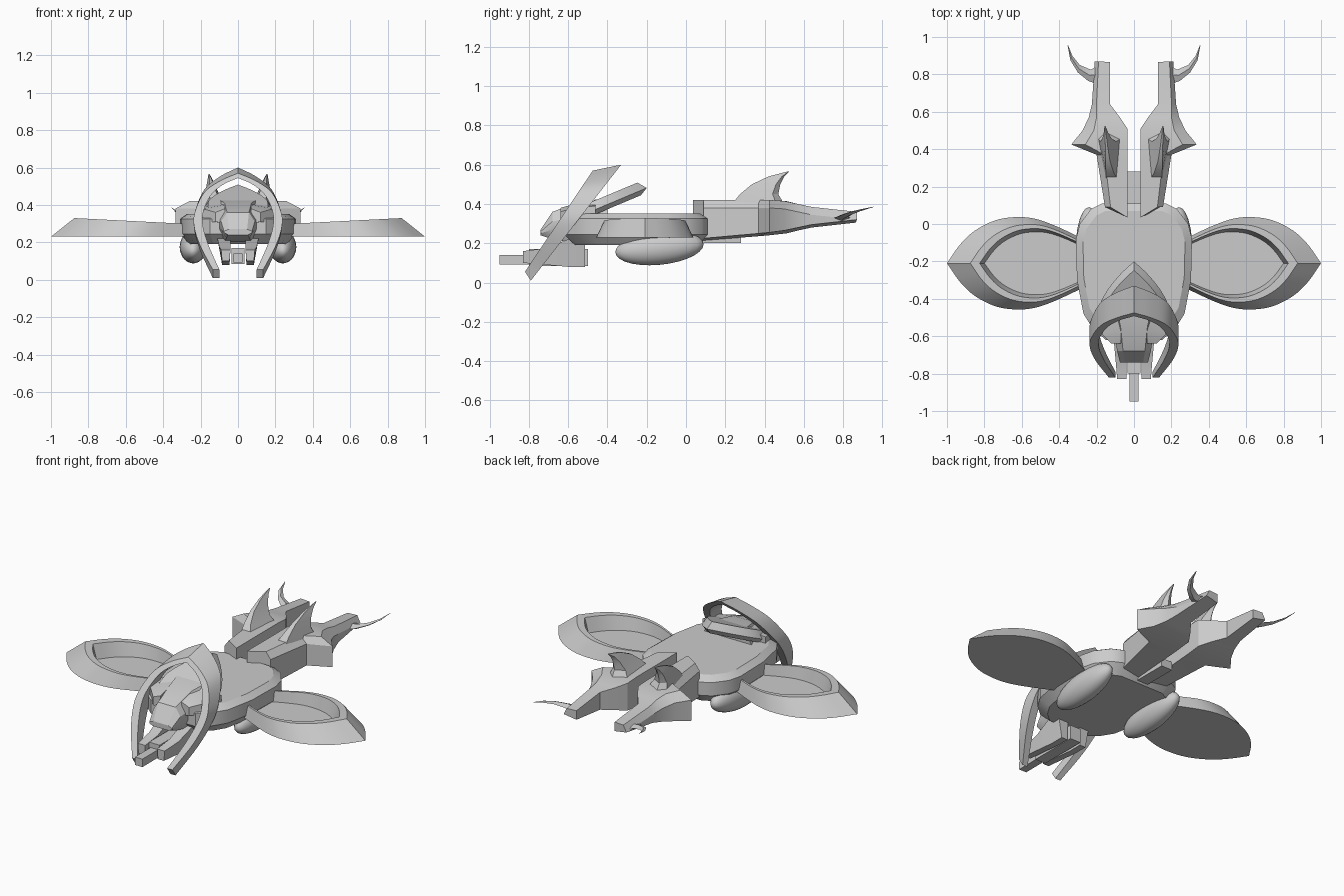
import bpy, bmesh, math
from mathutils import Vector

cube = bpy.data.objects.get("Cube")
if cube:
    bpy.data.objects.remove(cube, do_unlink=True)

grey = bpy.data.materials.new("hull_grey")
grey.use_nodes = True
colour = (0.6, 0.6, 0.6, 1)
grey.diffuse_color = colour
grey.node_tree.nodes["Principled BSDF"].inputs["Base Color"].default_value = colour


def finish(name, bm, mirror, angle):
    bmesh.ops.recalc_face_normals(bm, faces=bm.faces)
    mesh = bpy.data.meshes.new(name)
    bm.to_mesh(mesh)
    bm.free()
    mesh.materials.append(grey)
    obj = bpy.data.objects.new(name, mesh)
    bpy.context.collection.objects.link(obj)
    if mirror:
        mod = obj.modifiers.new("Mirror", 'MIRROR')
        mod.use_mirror_merge = False
    bpy.ops.object.select_all(action='DESELECT')
    obj.select_set(True)
    bpy.context.view_layer.objects.active = obj
    bpy.ops.object.shade_smooth_by_angle(angle=math.radians(angle))
    return obj


def loft(name, rings, mirror=False, angle=28):
    """Skin a row of equal-sized rings and cap both ends."""
    bm = bmesh.new()
    rows = [[bm.verts.new(p) for p in ring] for ring in rings]
    n = len(rows[0])
    for a, b in zip(rows, rows[1:]):
        for i in range(n):
            j = (i + 1) % n
            bm.faces.new((a[i], a[j], b[j], b[i]))
    bm.faces.new(rows[0])
    bm.faces.new(rows[-1])
    return finish(name, bm, mirror, angle)


def smooth(pts, steps=5):
    """Catmull-Rom curve through a few points."""
    pts = [Vector(p) for p in pts]
    ext = [2 * pts[0] - pts[1]] + pts + [2 * pts[-1] - pts[-2]]
    out = []
    for a, b, c, d in zip(ext, ext[1:], ext[2:], ext[3:]):
        for k in range(steps):
            t = k / steps
            out.append(0.5 * (2 * b + (c - a) * t + (2 * a - 5 * b + 4 * c - d) * t ** 2
                              + (3 * b - a - 3 * c + d) * t ** 3))
    return out + [pts[-1]]


def both_sides(half):
    return list(half) + [(-x, y) for x, y in reversed(half) if x > 0.001]


def box(name, x0, x1, y0, y1, z0, z1, mirror=False):
    rings = [[(x0, y, z0), (x1, y, z0), (x1, y, z1), (x0, y, z1)] for y in (y0, y1)]
    return loft(name, rings, mirror)


# Hull: one plan outline stacked into a chamfered slab
plan = both_sides([(0.17, 0.11), (0.23, 0.08), (0.29, 0), (0.31, -0.08),
                   (0.305, -0.3), (0.27, -0.48), (0.22, -0.56), (0.15, -0.62)])
loft("hull", [[(x * s, -0.22 + (y + 0.22) * s, z) for x, y in plan]
              for s, z in ((0.86, 0.19), (1, 0.245), (1, 0.325), (0.88, 0.352))])

# Dished wings: outer wall, narrow rim, inner wall, floor
def wing_ring(scale, tip, height):
    shape = [(0.27, 0.13), (0.42, 0.2), (0.53, 0.238), (0.63, 0.247),
             (0.74, 0.23), (0.85, 0.175), (0.93, 0.1), (1, 0)]
    half = [(0.27 + (x - 0.27) * (tip - 0.27) / 0.73, w * scale) for x, w in smooth(shape)]
    ring = [(x, -0.21 + w) for x, w in half] + [(x, -0.21 - w) for x, w in reversed(half[:-1])]
    return [(x, y, height(x)) for x, y in ring]

rim = lambda x: 0.285 + 0.051 * x
loft("wings", [wing_ring(1, 1, lambda x: 0.23), wing_ring(0.84, 0.875, rim),
               wing_ring(0.75, 0.825, rim), wing_ring(0.68, 0.8, lambda x: 0.24)], True)

# Hoop in front of the head, wider from front to back as it rises
outer = smooth([(0, 0.135), (0.25, 0.203), (0.45, 0.235), (0.6, 0.23),
                (0.8, 0.18), (0.92, 0.095), (1, 0)])
inner = smooth([(0, 0.1), (0.25, 0.157), (0.45, 0.187), (0.6, 0.185),
                (0.77, 0.145), (0.88, 0.08), (0.95, 0)])
front_edge = lambda p: (p[1], -0.82 + 0.345 * p[0], 0.055 + 0.515 * p[0])
back_edge = lambda p: (p[1], -0.79 + 0.46 * p[0], 0.01 + 0.59 * p[0])
loft("hoop", [[front_edge(o), back_edge(o), back_edge(i), front_edge(i)]
              for o, i in zip(outer, inner)], True)

# Tilted hood behind the hoop
hood_plan = both_sides(smooth([(0, -0.2), (0.07, -0.265), (0.14, -0.35),
                               (0.185, -0.44), (0.19, -0.53)], 3))
def hood_ring(scale, lift):
    pts = [(x * scale, -0.5 + (y + 0.5) * scale) for x, y in hood_plan]
    return [(x, y, 0.335 + (y + 0.49) * 0.42 + lift) for x, y in pts]

loft("hood", [hood_ring(0.9, 0), hood_ring(1, 0.025), hood_ring(0.84, 0.072)])

# Head with bevelled crown, and the blocks at its sides
head = []
for y, w, low, high in ((-0.4, 0.16, 0.2, 0.43), (-0.55, 0.11, 0.2, 0.41),
                        (-0.68, 0.09, 0.22, 0.36), (-0.74, 0.075, 0.24, 0.27)):
    drop = (high - low) * 0.35
    half = [(w * 0.7, low), (w, low + drop), (w, high - drop), (w * 0.65, high)]
    head.append([(x, y, z) for x, z in both_sides(half)])
loft("head", head)
loft("cheeks", [[(0.07, y, 0.3), (w, y, 0.31), (w, y, h - 0.02), (0.07, y, h)]
                for y, w, h in ((-0.46, 0.21, 0.41), (-0.57, 0.19, 0.4), (-0.64, 0.12, 0.38))], True)

# Chin: two side arms, gun base and barrel
loft("chin_arms", [[(0.045, y, low), (0.085, y, low), (out, y, high), (0.04, y, high)]
                   for y, low, high, out in ((-0.83, 0.1, 0.16, 0.09), (-0.71, 0.09, 0.175, 0.1),
                                             (-0.6, 0.08, 0.22, 0.11), (-0.515, 0.08, 0.23, 0.11))], True)
box("gun_base", -0.035, 0.035, -0.8, -0.5, 0.085, 0.17)
box("gun_barrel", -0.025, 0.025, -0.95, -0.78, 0.092, 0.14)

# Rounded belly pods
bm = bmesh.new()
bmesh.ops.create_uvsphere(bm, u_segments=24, v_segments=14, radius=1)
for v in bm.verts:
    p = v.co
    p.xyz = (0.24 + 0.072 * p.x, -0.135 + 0.225 * p.y, 0.175 + 0.085 * p.z + 0.02 * p.y)
finish("belly_pods", bm, True, 60)

# Tail booms: sections from the hull to the rear
boom = []
for yi, yo, xi, xo, low, high in ((0.035, 0.09, 0.035, 0.155, 0.21, 0.42),
                                  (0.36, 0.37, 0.035, 0.2, 0.235, 0.42),
                                  (0.42, 0.425, 0.035, 0.335, 0.24, 0.42),
                                  (0.51, 0.5, 0.035, 0.275, 0.25, 0.415),
                                  (0.57, 0.57, 0.075, 0.242, 0.265, 0.4),
                                  (0.64, 0.64, 0.128, 0.225, 0.28, 0.385),
                                  (0.865, 0.87, 0.128, 0.21, 0.305, 0.36)):
    crown = xi + (xo - xi) * 0.75
    boom.append([(xi, yi, low), (xo, yo, low + 0.015), (xo, yo, high - 0.04),
                 (crown, yo, high), (xi, yi, high)])
loft("tail_booms", boom, True, 20)
box("tail_link", -0.037, 0.037, 0, 0.28, 0.2, 0.25)

# Swept dorsal fins with a sharp leading edge
fin = []
for z, y0, y1, w, cx in ((0.4, 0.235, 0.5, 0.065, 0.13), (0.45, 0.275, 0.47, 0.042, 0.138),
                         (0.5, 0.335, 0.48, 0.024, 0.145), (0.54, 0.42, 0.5, 0.012, 0.15),
                         (0.565, 0.515, 0.525, 0.003, 0.155)):
    back = y0 + (y1 - y0) * 0.85
    fin.append([(cx - w * 0.7, y0, z), (cx + w * 0.3, y0, z), (cx + w, back, z),
                (cx + w * 0.3, y1, z), (cx - w, back, z)])
loft("dorsal_fins", fin, True)

# Curved claws at the boom ends
claw = []
for lead, trail, z, t in (((0.19, 0.85), (0.19, 0.745), 0.325, 0.016),
                          ((0.23, 0.825), (0.245, 0.765), 0.333, 0.014),
                          ((0.29, 0.85), (0.3, 0.81), 0.35, 0.009),
                          ((0.33, 0.9), (0.34, 0.875), 0.368, 0.005),
                          ((0.352, 0.955), (0.355, 0.953), 0.385, 0.001)):
    mx, my = (lead[0] + trail[0]) / 2, (lead[1] + trail[1]) / 2
    claw.append([(*lead, z), (mx, my, z + t), (*trail, z), (mx, my, z - t)])
loft("tail_claws", claw, True)
